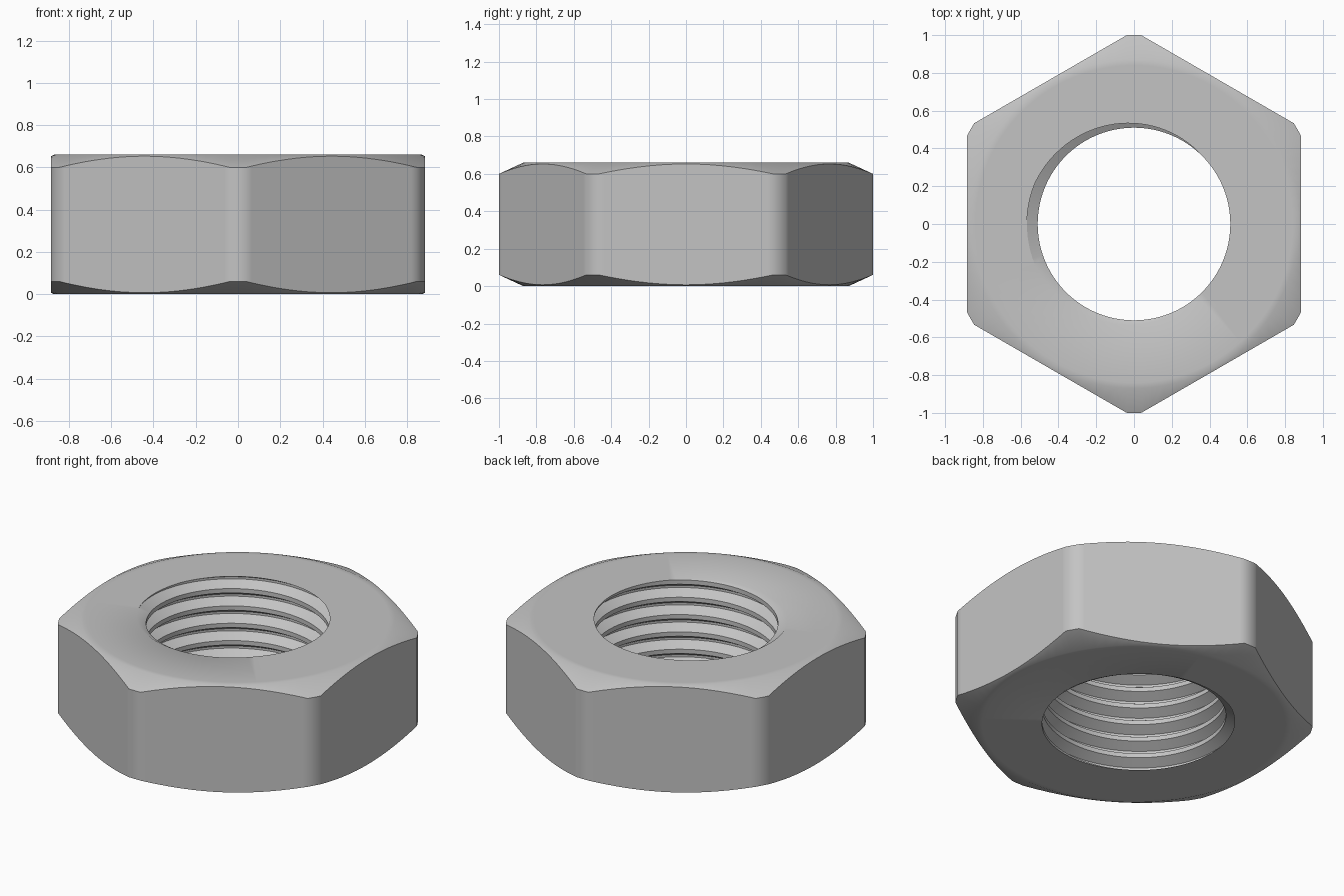
import bpy, bmesh, math

cube = bpy.data.objects.get("Cube")
if cube:
    bpy.data.objects.remove(cube, do_unlink=True)

HEIGHT = 0.66          # total height
APOTHEM = 0.885        # centre to flat
CORNER = 1.0           # turned corner radius
FACE_R = 0.87          # edge of the flat top and bottom faces
CHAMFER = 0.06         # chamfer drop at the corners
MINOR, MAJOR, PITCH = 0.51, 0.567, 0.106
SEGMENTS = 96          # steps per thread turn

bm = bmesh.new()


def skin(rows, closed):
    """Join rows of vertices with quads."""
    pairs = list(zip(rows, rows[1:]))
    if closed:
        pairs.append((rows[-1], rows[0]))
    for a, b in pairs:
        for j in range(len(a) - 1):
            bm.faces.new((a[j], b[j], b[j + 1], a[j + 1]))


def polar(r, angle, z):
    return bm.verts.new((r * math.cos(angle), r * math.sin(angle), z))


# Threaded bore: one thread profile swept along a right-hand helix
profile = [(MINOR, -3 / 8), (MAJOR, -1 / 16), (MAJOR, 1 / 16),
           (MINOR, 3 / 8), (MINOR, 5 / 8)]
rows = []
for i in range(-9 * SEGMENTS, 2 * SEGMENTS + 1):
    turn = i / SEGMENTS
    angle = math.pi + math.tau * turn
    rows.append([polar(r, angle, HEIGHT + PITCH * (turn + dz)) for r, dz in profile])
skin(rows, False)
bmesh.ops.remove_doubles(bm, verts=bm.verts[:], dist=1e-4)

# Trim the thread flush with both faces
for z, direction in ((HEIGHT, 1), (0, -1)):
    bmesh.ops.bisect_plane(bm, geom=bm.verts[:] + bm.edges[:] + bm.faces[:], dist=1e-5,
                           plane_co=(0, 0, z), plane_no=(0, 0, direction),
                           clear_outer=True)
bmesh.ops.remove_doubles(bm, verts=bm.verts[:], dist=1e-5)

# Hexagonal outside with turned corners and conical chamfers
half = math.degrees(math.acos(APOTHEM / CORNER))
steps = [-half, 1.5 - half] + [-24 + 4 * k for k in range(13)] + [half - 1.5, half, 30]
rows = []
for side in range(6):
    for d in steps:
        angle = math.radians(60 * side + d)
        r = min(APOTHEM / math.cos(math.radians(d)), CORNER)
        drop = CHAMFER * (r - FACE_R) / (CORNER - FACE_R)
        section = [(FACE_R - 0.03, 0), (FACE_R, 0), (r, drop),
                   (r, HEIGHT - drop), (FACE_R, HEIGHT), (FACE_R - 0.03, HEIGHT)]
        rows.append([polar(rad, angle, z) for rad, z in section])
skin(rows, True)

# Flat faces between the bore and the outer rim
for z, direction in ((HEIGHT, 1), (0, -1)):
    rim = [e for e in bm.edges if e.is_boundary
           and all(abs(v.co.z - z) < 1e-3 for v in e.verts)]
    bmesh.ops.triangle_fill(bm, edges=rim, use_beauty=True, normal=(0, 0, direction))
bmesh.ops.recalc_face_normals(bm, faces=bm.faces[:])

mesh = bpy.data.meshes.new("hex_nut")
bm.to_mesh(mesh)
bm.free()
nut = bpy.data.objects.new("hex_nut", mesh)
bpy.context.scene.collection.objects.link(nut)

# Plain steel grey
steel = bpy.data.materials.new("steel_grey")
steel.use_nodes = True
color = (0.55, 0.55, 0.55, 1)
steel.diffuse_color = color
steel.node_tree.nodes["Principled BSDF"].inputs["Base Color"].default_value = color
mesh.materials.append(steel)

# Smooth shading with crisp machined edges
bpy.ops.object.select_all(action='DESELECT')
nut.select_set(True)
bpy.context.view_layer.objects.active = nut
bpy.ops.object.shade_smooth_by_angle(angle=math.radians(35))
